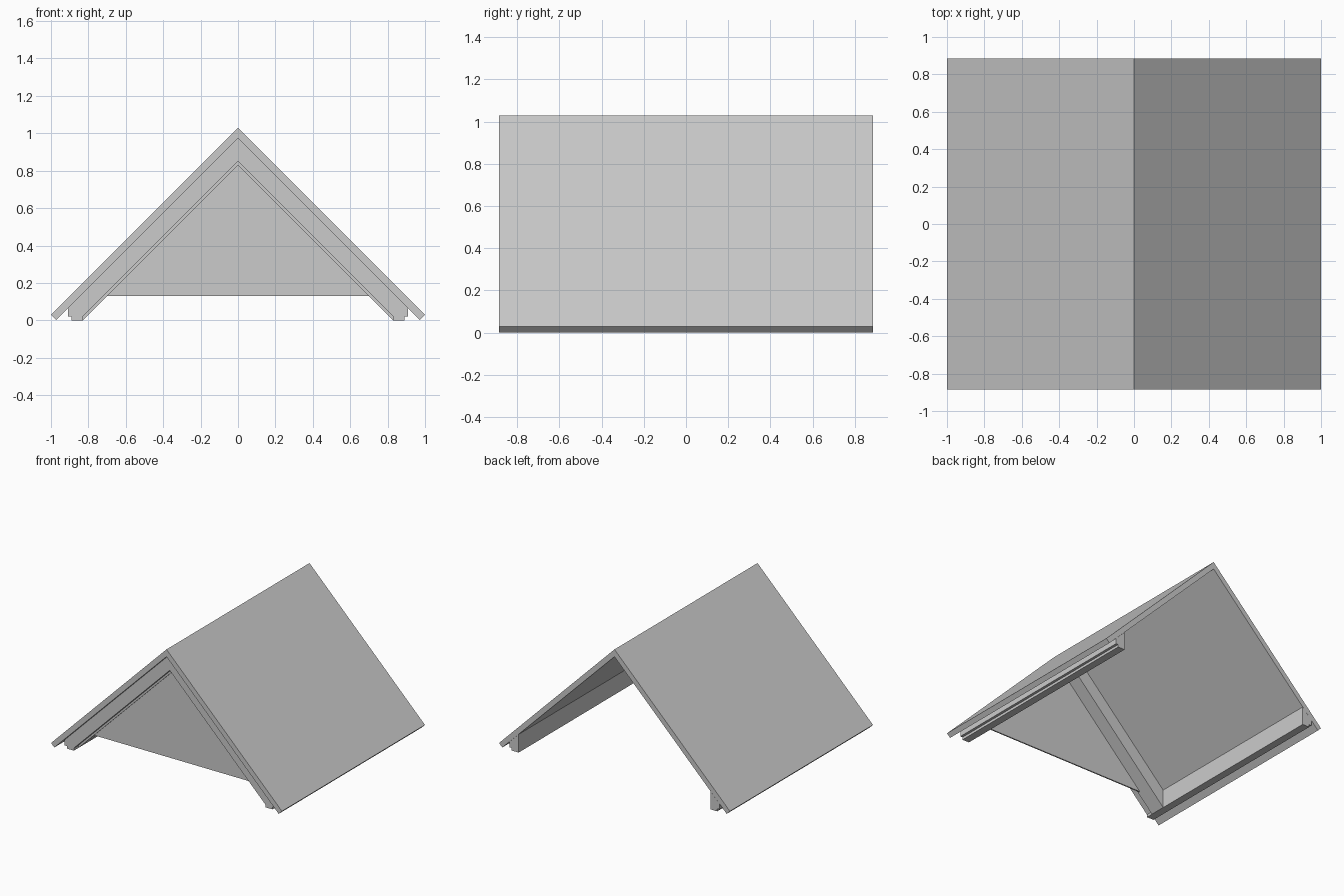
import bpy, bmesh

if "Cube" in bpy.data.objects:
    bpy.data.objects.remove(bpy.data.objects["Cube"])


def prism(name, profile, y0, y1):
    """Extrude an x/z profile along y."""
    bm = bmesh.new()
    face = bm.faces.new([bm.verts.new((x, y0, z)) for x, z in profile])
    out = bmesh.ops.extrude_face_region(bm, geom=[face])
    verts = [v for v in out["geom"] if isinstance(v, bmesh.types.BMVert)]
    bmesh.ops.translate(bm, verts=verts, vec=(0, y1 - y0, 0))
    bmesh.ops.recalc_face_normals(bm, faces=bm.faces)
    mesh = bpy.data.meshes.new(name)
    bm.to_mesh(mesh)
    bm.free()
    obj = bpy.data.objects.new(name, mesh)
    bpy.context.collection.objects.link(obj)
    return obj


def symmetric(half):
    """Complete a right-hand half profile (ridge point first and last)."""
    left = [(-x, z) for x, z in reversed(half) if x > 0]
    return half + left


END = 0.885      # half length of the roof
FRONT = -0.845   # front of the trim, behind the roof overhang
SOFFIT = 0.973   # height of the roof underside at the ridge
WALL = 0.83      # inner face of the eave beams


def chevron(name, top, bottom, x, y0, y1):
    """45 degree inverted V, cut vertically at x."""
    right = [(0, top), (x, top - x), (x, bottom - x), (0, bottom)]
    return prism(name, right + [(-x, bottom - x), (-x, top - x)], y0, y1)


# Roof slabs, eaves cut square to the slope
prism("roof_slabs", [(0, 1.03), (1, 0.03), (0.972, 0.002), (0, SOFFIT),
                     (-0.972, 0.002), (-1, 0.03)], -END, END)

# Front rake board and the slightly deeper rail behind it
chevron("rake_board", SOFFIT, 0.85, WALL, FRONT, -0.79)
chevron("rake_rail", SOFFIT, 0.83, WALL, -0.79, -0.665)

# Thin recessed gable panel
prism("gable_panel", [(0, 0.835), (0.70, 0.13), (-0.70, 0.13)], -0.78, -0.77)

# Stepped eave beams along both sides
eave = [(WALL, 0), (0.89, 0), (0.89, 0.02), (0.91, 0.02),
        (0.91, SOFFIT - 0.91), (WALL, SOFFIT - WALL)]
for side, s in (("right", 1), ("left", -1)):
    prism("eave_beam_" + side, [(s * x, z) for x, z in eave], FRONT, END)
